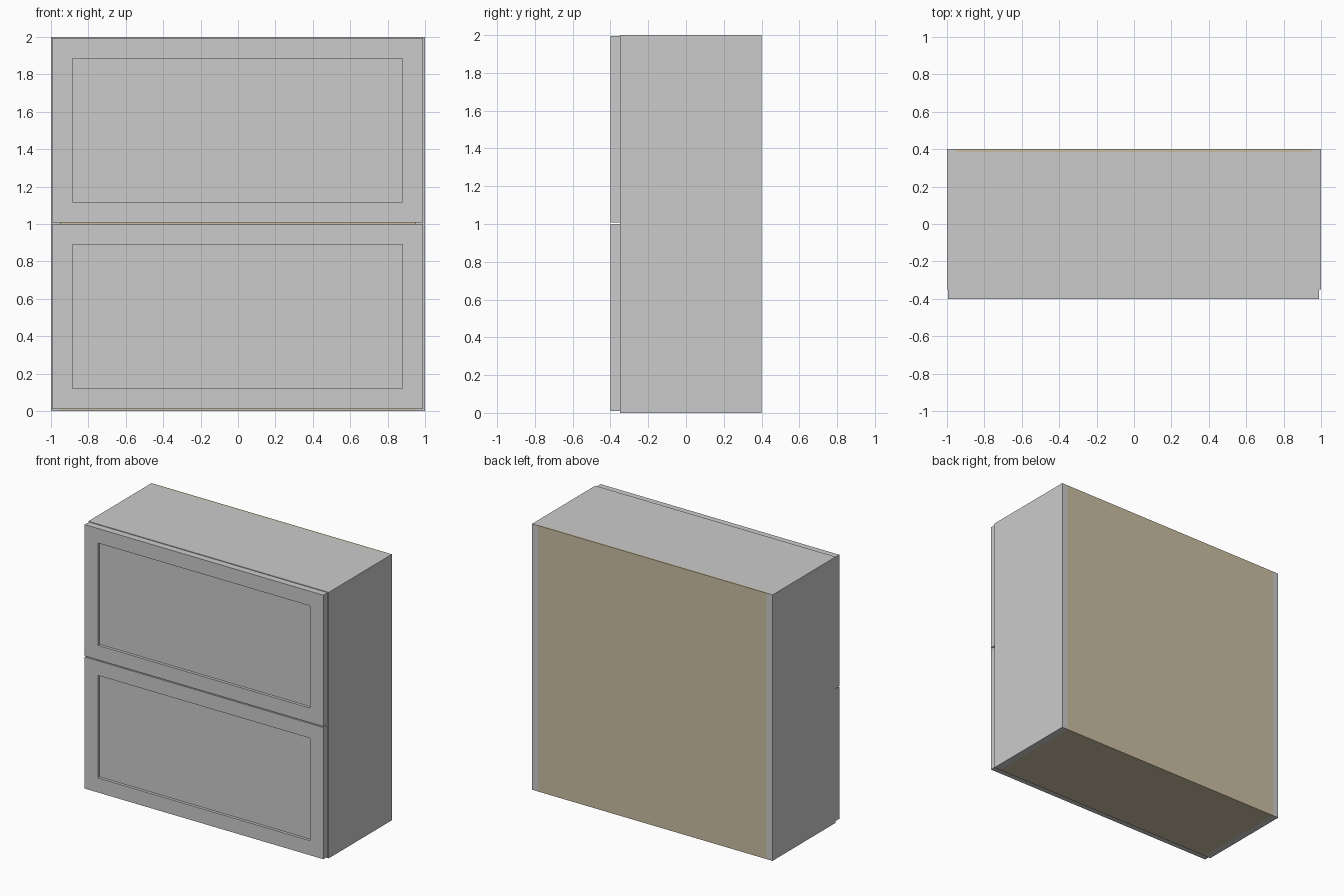
import bpy, bmesh
from mathutils import Vector

if "Cube" in bpy.data.objects:
    bpy.data.objects.remove(bpy.data.objects["Cube"])

tan = bpy.data.materials.new("tan_board")
tan.diffuse_color = (0.60, 0.52, 0.36, 1)
tan.use_nodes = True
tan.node_tree.nodes["Principled BSDF"].inputs["Base Color"].default_value = tan.diffuse_color

def box(name, lo, hi, mat=None, frame=0, recess=0):
    """Box between two corners; an optional inset recess is cut in its front (-y) face."""
    lo, hi = Vector(lo), Vector(hi)
    bm = bmesh.new()
    bmesh.ops.create_cube(bm, size=1)
    bmesh.ops.scale(bm, vec=hi - lo, verts=bm.verts)
    bmesh.ops.translate(bm, vec=(lo + hi) / 2, verts=bm.verts)
    if frame:
        bm.normal_update()
        front = min(bm.faces, key=lambda f: f.normal.y)
        bmesh.ops.inset_individual(bm, faces=[front], thickness=frame)
        bmesh.ops.inset_individual(bm, faces=[front], thickness=0.001, depth=-recess)
    me = bpy.data.meshes.new(name)
    bm.to_mesh(me)
    bm.free()
    ob = bpy.data.objects.new(name, me)
    bpy.context.collection.objects.link(ob)
    if mat:
        me.materials.append(mat)
    return ob

FRONT, BACK, T = -0.35, 0.40, 0.05
BACK_IN = BACK - 0.015

# Carcass: sides, top, bottom and back
for side, x in (("left", -1), ("right", 1 - T)):
    box(side + "_side_panel", (x, FRONT, 0), (x + T, BACK, 2))
box("top_panel", (-1 + T, FRONT, 2 - T), (1 - T, BACK_IN, 2))
box("bottom_panel", (-1 + T, FRONT, 0), (1 - T, BACK_IN, T), tan)
box("back_panel", (-1 + T, BACK_IN, 0), (1 - T, BACK, 2), tan)

# Two framed fronts with recessed centres
for name, z0, z1 in (("lower_front", 0.01, 1.0), ("upper_front", 1.007, 1.995)):
    box(name, (-0.995, -0.40, z0), (0.99, FRONT, z1), frame=0.155, recess=0.02)
